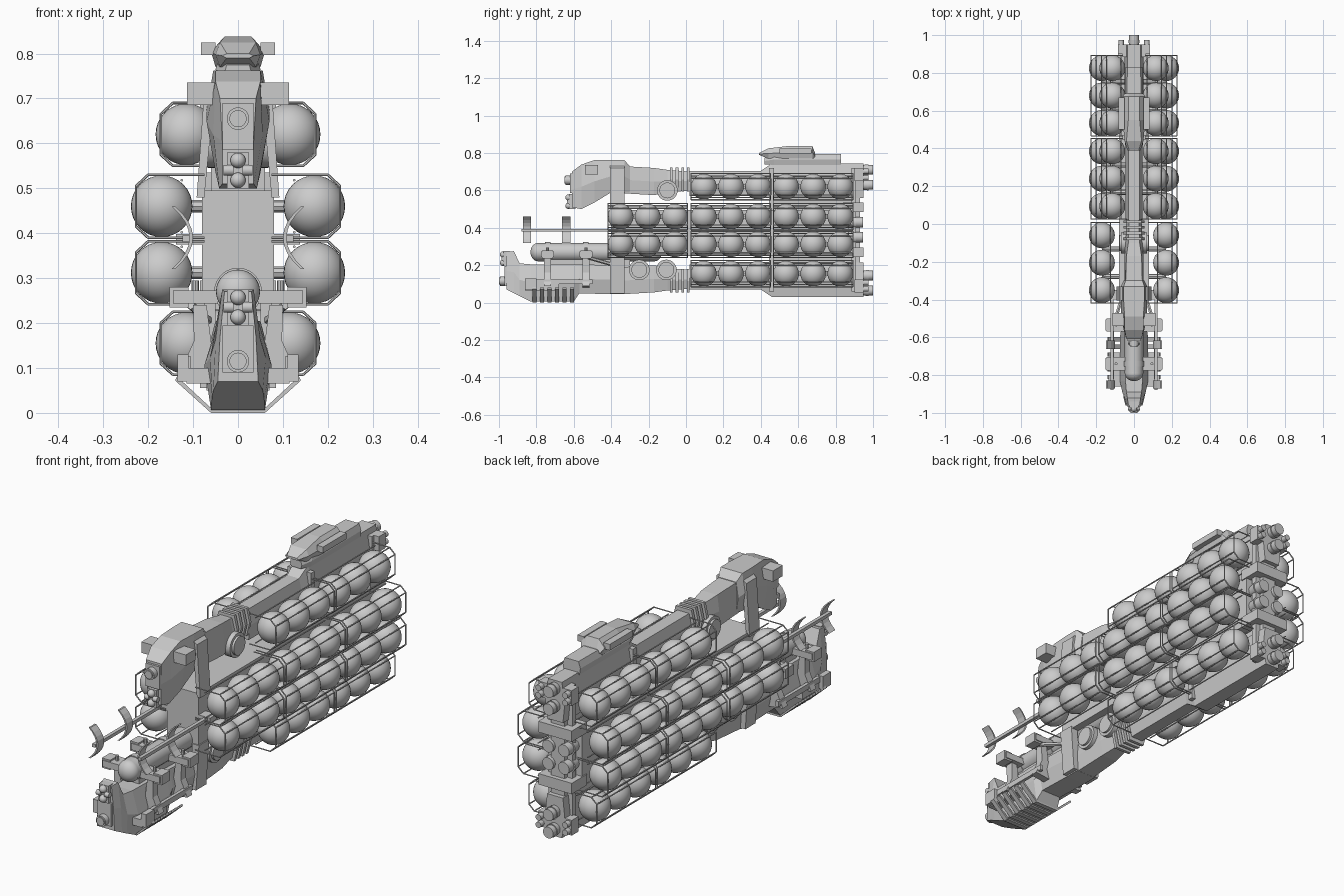
import bpy, bmesh, math
from mathutils import Vector


def make(name, bm, smooth=False):
    bmesh.ops.recalc_face_normals(bm, faces=bm.faces[:])
    me = bpy.data.meshes.new(name)
    bm.to_mesh(me)
    bm.free()
    ob = bpy.data.objects.new(name, me)
    bpy.context.collection.objects.link(ob)
    if smooth:
        bpy.ops.object.select_all(action='DESELECT')
        ob.select_set(True)
        bpy.context.view_layer.objects.active = ob
        bpy.ops.object.shade_smooth_by_angle(angle=math.radians(35))
    return ob


def box(name, x0, x1, y0, y1, z0, z1):
    return loft(name, [(y0, z0, z1, x0, x1), (y1, z0, z1, x0, x1)])


def loft(name, secs):
    """Skin sections along y: (y,z0,z1,low,mid,top half widths) or box (y,z0,z1,x0,x1)."""
    bm = bmesh.new()
    rings = []
    for s in secs:
        y, a, b = s[:3]
        if len(s) == 5:
            pts = [(s[3], a), (s[4], a), (s[4], b), (s[3], b)]
        else:
            m, w0, w1, w2 = (a + b) / 2, *s[3:]
            pts = [(-w0, a), (w0, a), (w1, m), (w2, b), (-w2, b), (-w1, m)]
        rings.append([bm.verts.new((x, y, z)) for x, z in pts])
    for p, q in zip(rings, rings[1:]):
        for i in range(len(p)):
            j = (i + 1) % len(p)
            bm.faces.new((p[i], p[j], q[j], q[i]))
    bm.faces.new(rings[0])
    bm.faces.new(rings[-1])
    return make(name, bm)


def prism(name, pts, y0, y1):
    """Extrude an (x, z) outline along y."""
    bm = bmesh.new()
    a = [bm.verts.new((x, y0, z)) for x, z in pts]
    b = [bm.verts.new((x, y1, z)) for x, z in pts]
    for i in range(len(pts)):
        j = (i + 1) % len(pts)
        bm.faces.new((a[i], a[j], b[j], b[i]))
    bm.faces.new(a)
    bm.faces.new(b)
    return make(name, bm)


def tubes(name, segs, r, n=6, r2=None):
    bm = bmesh.new()
    for p, q in segs:
        p, q = Vector(p), Vector(q)
        d = q - p
        mat = d.to_track_quat('Z', 'Y').to_matrix().to_4x4()
        mat.translation = (p + q) / 2
        bmesh.ops.create_cone(bm, cap_ends=True, segments=n, radius1=r,
                              radius2=r if r2 is None else r2, depth=d.length, matrix=mat)
    return make(name, bm, n > 8)


def ball(name, c, r, scale=(1, 1, 1)):
    bm = bmesh.new()
    bmesh.ops.create_uvsphere(bm, u_segments=32, v_segments=16, radius=r)
    for v in bm.verts:
        v.co = Vector(c) + Vector([v.co[i] * scale[i] for i in range(3)])
    return make(name, bm, True)


MID = 0.3875
SIDES = (-1, 1)
GROUPS = (-0.205, 0.24, 0.68)

# Spherical cargo tanks held in wire cages
for cz, cx, xi, groups in ((0.62, 0.115, 0.04, GROUPS[1:]), (0.46, 0.17, 0.075, GROUPS),
                           (0.312, 0.17, 0.075, GROUPS), (0.155, 0.115, 0.04, GROUPS[1:])):
    for s in SIDES:
        for g in groups:
            for k in (-1, 0, 1):
                ball("cargo_sphere", (s * cx, g + k * 0.145, cz), 0.0685)
            loop = [(xi, 0.07), (cx + 0.03, 0.07), (cx + 0.057, 0.045),
                    (cx + 0.057, -0.045), (cx + 0.03, -0.07), (xi, -0.07)]
            ya, yb = g - 0.213, g + 0.213
            segs = []
            for y in (ya, yb):
                P = [(s * x, y, cz + z) for x, z in loop]
                segs += list(zip(P, P[1:]))
            segs += [((s * x, ya, cz + z), (s * x, yb, cz + z)) for x, z in loop[1:5]]
            segs += [((s * (cx - 0.045), ya, cz + z), (s * (cx - 0.045), yb, cz + z)) for z in (-0.058, 0.058)]
            tubes("cargo_cage", segs, 0.003)
            for k in (-0.5, 0.5):
                y = g + k * 0.145
                tubes("cargo_clamp", [((s * xi, y, cz), (s * cx, y, cz))], 0.014, 8)

# Central core and rear bulkheads
box("core_block", -0.08, 0.08, -0.4, 0.87, 0.25, 0.495)
box("rear_keel", -0.035, 0.035, 0.45, 0.93, 0.06, 0.72)
for y in (0.445, 0.885):
    box("bulkhead", -0.06, 0.06, y, y + 0.025, 0.06, 0.72)

# Upper and lower booms, mirrored about the middle height
for f, tag in ((1, "upper"), (-1, "lower")):
    def Z(z):
        return z if f > 0 else 2 * MID - z

    def mloft(name, secs):
        return loft(name, [(y, Z(a), Z(b), *w) for y, a, b, *w in secs])
    mloft(tag + "_boom", [(0.02, 0.57, 0.705, .04, .045, .03), (0.40, 0.57, 0.705, .04, .045, .03),
                          (0.46, 0.56, 0.745, .04, .05, .035), (0.95, 0.56, 0.745, .04, .05, .035)])
    mloft(tag + "_neck", [(-0.34, 0.585, 0.73, .045, .05, .045), (-0.17, 0.575, 0.72, .045, .05, .04),
                          (-0.1, 0.59, 0.71, .035, .045, .03), (0.03, 0.6, 0.70, .03, .04, .025)])
    for i in range(4):
        y = -0.085 + i * 0.03
        mloft(tag + "_neck_rib", [(y, 0.595, 0.722, .04, .055, .04), (y + 0.014, 0.595, 0.722, .04, .055, .04)])
    # Twin thrusters and side pods at the tail
    for z in (0.71, 0.63):
        tubes(tag + "_thruster", [((0, 0.93, Z(z)), (0, 0.975, Z(z)))], 0.024, 20, 0.03)
        tubes(tag + "_thruster_nozzle", [((0, 0.97, Z(z)), (0, 1.0, Z(z)))], 0.026, 20)
    for s in SIDES:
        x0, x1 = sorted((s * 0.04, s * 0.085))
        mloft(tag + "_tail_pod", [(0.9, 0.65, 0.72, x0, x1), (0.95, 0.65, 0.72, x0, x1)])
        tubes(tag + "_tail_jet", [((s * 0.068, 0.94, Z(z)), (s * 0.068, 0.975, Z(z))) for z in (0.668, 0.702)], 0.014, 12)
        # Round hubs on the neck
        for y in ((-0.1,) if f > 0 else (-0.105, -0.25)):
            tubes(tag + "_hub", [((s * 0.03, y, Z(0.6)), (s * 0.068, y, Z(0.6)))], 0.055, 28)
            tubes(tag + "_hub_cap", [((s * 0.06, y, Z(0.6)), (s * 0.078, y, Z(0.6)))], 0.042, 28)

# Middle engine cluster with boxes above and below
for z in (0.35, 0.43):
    for s in SIDES:
        tubes("main_engine", [((s * 0.04, 0.86, z), (s * 0.04, 0.91, z))], 0.026, 20, 0.034)
        tubes("main_engine_nozzle", [((s * 0.04, 0.9, z), (s * 0.04, 0.945, z))], 0.028, 20)
for z in (0.245, 0.485):
    box("engine_shelf", -0.085, 0.085, 0.84, 0.95, z, z + 0.05)

# Bridge tower
loft("bridge_base", [(0.42, .74, .775, .025, .03, .025), (0.47, .735, .795, .04, .05, .04),
                     (0.83, .735, .795, .04, .045, .035)])
loft("bridge_deck", [(0.39, .79, .80, .025, .035, .025), (0.44, .77, .825, .04, .05, .04),
                     (0.55, .77, .838, .05, .06, .03), (0.675, .77, .838, .05, .06, .03), (0.69, .77, .80, .03, .05, .03)])
for s in SIDES:
    box("bridge_wing", *sorted((s * 0.05, s * 0.082)), 0.5, 0.67, 0.797, 0.825)

# Upper head with chin
loft("upper_head", [(-0.61, .51, .70, .035, .035, .04), (-0.56, .50, .738, .042, .055, .05),
                    (-0.49, .535, .762, .05, .07, .05), (-0.40, .59, .762, .055, .07, .055),
                    (-0.33, .59, .762, .055, .07, .055), (-0.30, .59, .73, .045, .055, .045)])
box("upper_nose_panel", -0.035, 0.035, -0.62, -0.57, 0.585, 0.69)
# Lower hull
loft("lower_head", [(-0.96, .07, .27, .045, .04, .03), (-0.92, .05, .275, .055, .05, .035),
                    (-0.89, .035, .21, .058, .062, .04), (-0.83, .006, .205, .06, .075, .045),
                    (-0.60, .006, .205, .06, .075, .05), (-0.57, .05, .205, .05, .07, .05),
                    (-0.40, .045, .2, .05, .065, .05), (-0.33, .045, .2, .05, .065, .05)])
box("lower_nose_panel", -0.035, 0.035, -0.97, -0.92, 0.09, 0.195)

# Nose lamps and turrets on both heads
for y, zl, zt in ((-0.61, 0.655, 0.54), (-0.96, 0.115, 0.235)):
    tubes("nose_lamp", [((0, y, zl), (0, y - 0.035, zl))], 0.025, 24)
    tubes("nose_lamp_tip", [((0, y - 0.03, zl), (0, y - 0.04, zl))], 0.019, 24)
    box("nose_turret_mount", -0.024, 0.024, y - 0.015, y + 0.02, zt - 0.04, zt + 0.04)
    for dz in (-0.022, 0.022):
        ball("nose_turret", (0, y - 0.018, zt + dz), 0.017)
    for s in SIDES:
        tubes("nose_turret_pin", [((s * 0.01, y - 0.015, zt), (s * 0.032, y - 0.015, zt))], 0.012, 12)

# Side parts
for s in SIDES:
    # Head pods and the uprights joining both hulls
    box("head_pod", *sorted((s * 0.05, s * 0.113)), -0.54, -0.47, 0.685, 0.735)
    prism("upright", [(s * .05, .74), (s * .075, .72), (s * .092, .48), (s * .075, .48)], -0.405, -0.33)
    prism("lower_upright", [(s * .05, .05), (s * .07, .05), (s * .085, .26), (s * .05, .26)], -0.405, -0.33)
    # Antenna rail with curved vanes
    box("antenna_rail", *sorted((s * 0.108, s * 0.124)), -0.88, -0.36, 0.38, 0.395)
    box("antenna_mount", *sorted((s * 0.07, s * 0.138)), -0.4, -0.35, 0.375, 0.398)
    arc = [(0.10 + 0.04 * (t / 4) ** 2, 0.39 + 0.07 * t / 4) for t in range(-4, 5)]
    vane = [(s * x, z) for x, z in arc] + [(s * (x + 0.008), z) for x, z in reversed(arc)]
    for y in (-0.85, -0.64):
        prism("antenna_vane", vane, y - 0.022, y + 0.022)
    # Gun platforms on flared legs
    for y in (-0.74, -0.535):
        prism("platform_leg", [(s * .07, .24), (s * .10, .24), (s * .098, .16), (s * .13, .09), (s * .05, .08)],
              y - 0.018, y + 0.018)
        box("platform", *sorted((s * 0.045, s * 0.145)), y - 0.035, y + 0.035, 0.243, 0.273)
        box("platform_rim", *sorted((s * 0.11, s * 0.152)), y - 0.03, y + 0.03, 0.235, 0.28)
        tubes("platform_post", [((s * 0.095, y, 0.27), (s * 0.095, y, 0.295))], 0.008, 8)
    box("hull_side_pod", *sorted((s * 0.05, s * 0.115)), -0.86, -0.68, 0.065, 0.1)
    box("hull_side_pod", *sorted((s * 0.11, s * 0.135)), -0.86, -0.8, 0.07, 0.13)
    box("hull_side_rail", *sorted((s * 0.105, s * 0.12)), -0.82, -0.5, 0.1, 0.125)
    tubes("hull_brace", [((s * 0.06, -0.38, 0.2), (s * 0.105, -0.52, 0.24))], 0.01, 6)

# Ribs under the lower hull
for i in range(6):
    y = -0.81 + i * 0.04
    rib = [(-.14, .075), (-.06, .003), (.06, .003), (.14, .075)]
    prism("keel_rib", [(x, z - 0.003) for x, z in rib] + [(x * 0.97, z + 0.006) for x, z in reversed(rib)],
          y - 0.011, y + 0.011)

# Long tank on the lower hull, with straps
tubes("long_tank", [((0, -0.79, 0.27), (0, -0.17, 0.27))], 0.049, 28)
for y in (-0.79, -0.17):
    ball("long_tank_dome", (0, y, 0.27), 0.049, (1, 0.85, 1))
for y in (-0.74, -0.535):
    tubes("tank_strap", [((0, y - 0.015, 0.27), (0, y + 0.015, 0.27))], 0.053, 28)
box("tank_saddle", -0.03, 0.03, -0.76, -0.3, 0.19, 0.24)
